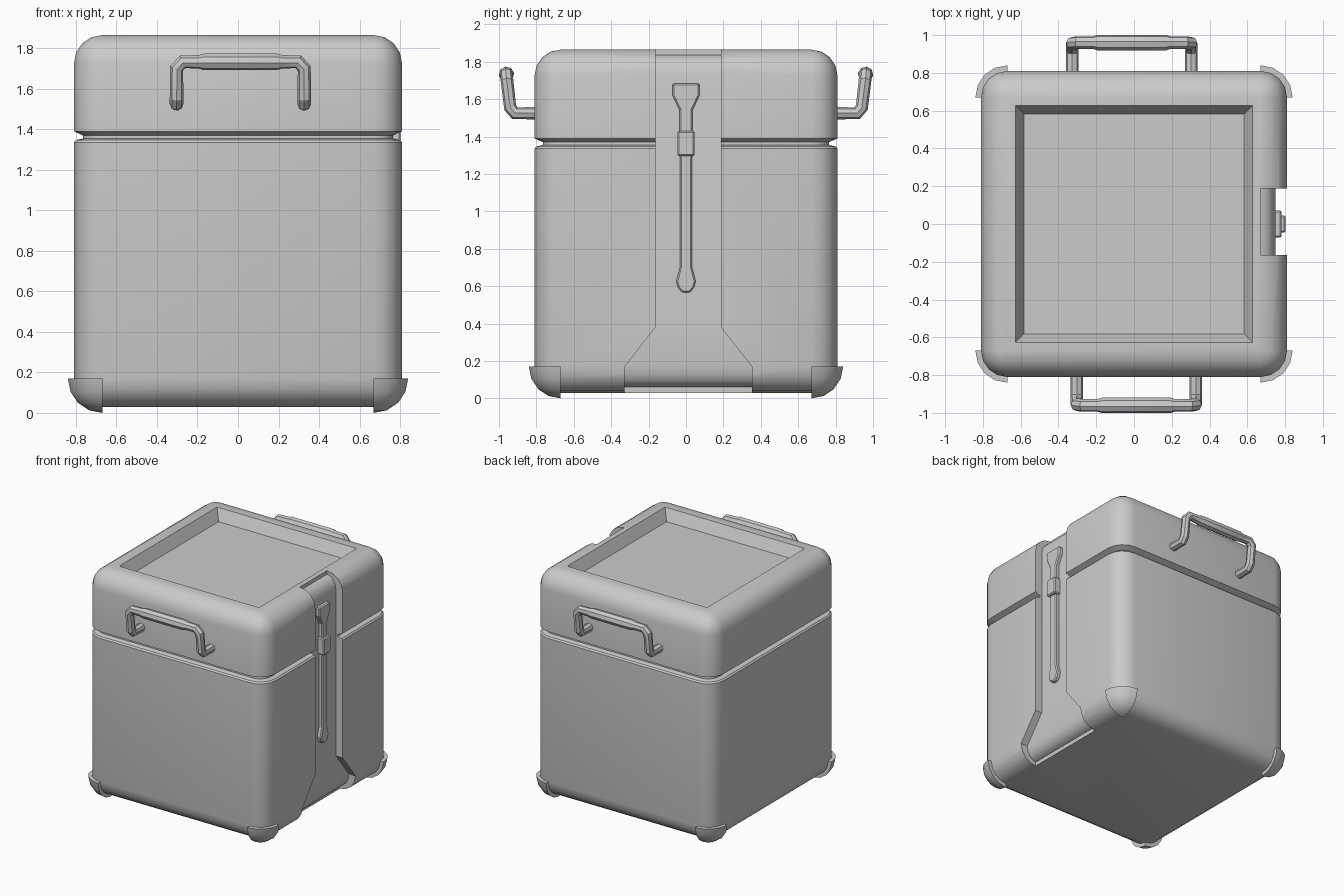
import bpy, bmesh, math
from math import sin, cos, pi
from mathutils import Vector, Matrix

if "Cube" in bpy.data.objects:
    bpy.data.objects.remove(bpy.data.objects["Cube"])

CORE, R, SEG = 0.67, 0.14, 4          # corner centre, corner radius, corner segments
Z_LOW, Z_TOP = 0.17, 1.725            # arc centres of bottom and top edges


def finish(name, bm, smooth=35):
    bmesh.ops.remove_doubles(bm, verts=bm.verts, dist=1e-5)
    bmesh.ops.recalc_face_normals(bm, faces=bm.faces)
    me = bpy.data.meshes.new(name)
    bm.to_mesh(me)
    bm.free()
    ob = bpy.data.objects.new(name, me)
    bpy.context.collection.objects.link(ob)
    return ob


def shade(ob, angle=35):
    bpy.ops.object.select_all(action='DESELECT')
    ob.select_set(True)
    bpy.context.view_layer.objects.active = ob
    bpy.ops.object.shade_smooth_by_angle(angle=math.radians(angle))


def loft(name, rings):
    bm = bmesh.new()
    rows = [[bm.verts.new(p) for p in ring] for ring in rings]
    n = len(rows[0])
    for a, b in zip(rows, rows[1:]):
        for i in range(n):
            bm.faces.new((a[i], a[(i + 1) % n], b[(i + 1) % n], b[i]))
    # caps are built after merging so collapsed corners stay clean
    bmesh.ops.remove_doubles(bm, verts=bm.verts, dist=1e-5)
    bmesh.ops.holes_fill(bm, edges=[e for e in bm.edges if e.is_boundary], sides=0)
    return finish(name, bm)


def rounded_square(core, r, z):
    pts = []
    for k in range(4):
        c = Vector((core, core, z))
        for i in range(SEG + 1):
            a = i / SEG * pi / 2
            pts.append(Matrix.Rotation(k * pi / 2, 3, 'Z') @ (c + Vector((r * cos(a), r * sin(a), 0))))
    return pts


# case: body, seam groove, lid and sunken top in one loft
angles = [i / SEG * pi / 2 for i in range(SEG + 1)]
rings = [rounded_square(CORE, R * sin(a), Z_LOW - R * cos(a)) for a in angles]
rings += [rounded_square(CORE, r, z) for r, z in
          ((R, 1.335), (R - 0.01, 1.347), (0.095, 1.355), (0.095, 1.37), (R, 1.39))]
rings += [rounded_square(CORE, R * cos(a), Z_TOP + R * sin(a)) for a in angles]
rings += [rounded_square(0.628, 0, Z_TOP + R), rounded_square(0.583, 0, Z_TOP + R - 0.09)]
case = loft("case", rings)

# channel down the right side, flaring at the bottom
W, FLARE = 0.175, 0.34
prof = [(CORE, -0.05, FLARE)]
prof += [(CORE + 0.08 * sin(a), Z_LOW - 0.108 * cos(a), FLARE) for a in angles]
prof += [(0.75, 0.38, W)]
prof += [(CORE + 0.08 * cos(a), Z_TOP + 0.11 * sin(a), W) for a in angles]
prof += [(CORE, 1.95, W)]
Y0 = 0.012
cutter = loft("channel_cutter", [[(x, Y0 - w, z), (1, Y0 - w, z), (1, Y0 + w, z), (x, Y0 + w, z)]
                                 for x, z, w in prof])
cutter.hide_render = True
cutter.hide_set(True)
mod = case.modifiers.new("channel", 'BOOLEAN')
mod.operation, mod.solver, mod.object = 'DIFFERENCE', 'EXACT', cutter
dg = bpy.context.evaluated_depsgraph_get()
cut_mesh = bpy.data.meshes.new_from_object(case.evaluated_get(dg))
case.modifiers.clear()
case.data = cut_mesh
bpy.data.objects.remove(cutter)
shade(case)

# corner feet: sphere octants
for sx, sy, label in ((1, 1, "back_right"), (-1, 1, "back_left"), (1, -1, "front_right"), (-1, -1, "front_left")):
    bm = bmesh.new()
    bm.verts.new((sx * CORE, sy * CORE, 0.17))
    for i in range(5):
        for j in range(5 if i < 4 else 1):
            t, a = i * pi / 8, j * pi / 8
            bm.verts.new((sx * (CORE + 0.17 * cos(t) * cos(a)), sy * (CORE + 0.17 * cos(t) * sin(a)),
                          0.17 - 0.17 * sin(t)))
    bmesh.ops.convex_hull(bm, input=bm.verts)
    shade(finish("foot_" + label, bm))

# handles: octagonal tube with a thicker grip
half = [(-0.315, -0.78, 1.525, 1), (-0.315, -0.915, 1.525, 1), (-0.315, -0.94, 1.555, 1),
        (-0.315, -0.957, 1.70, 1), (-0.285, -0.96, 1.733, 1), (-0.205, -0.96, 1.733, 1),
        (-0.18, -0.96, 1.733, 1.22)]
path = half + [(-x, y, z, r) for x, y, z, r in reversed(half)]
for name, turn in (("front_handle", 0), ("back_handle", pi)):
    cu = bpy.data.curves.new(name, 'CURVE')
    cu.dimensions = '3D'
    cu.bevel_depth, cu.bevel_resolution, cu.use_fill_caps = 0.034, 2, True
    sp = cu.splines.new('POLY')
    sp.points.add(len(path) - 1)
    for p, (x, y, z, r) in zip(sp.points, path):
        p.co, p.radius = (x + 0.012, y, z, 1), r
    tmp = bpy.data.objects.new(name + "_path", cu)
    bpy.context.collection.objects.link(tmp)
    me = bpy.data.meshes.new_from_object(tmp.evaluated_get(bpy.context.evaluated_depsgraph_get()))
    bpy.data.objects.remove(tmp)
    me.transform(Matrix.Rotation(turn, 4, 'Z'))
    ob = bpy.data.objects.new(name, me)
    bpy.context.collection.objects.link(ob)
    shade(ob, 30)


# strap and buckle: mirrored outlines extruded out of the channel
def plate(name, outline, x0, x1):
    pts = outline + [(-y, z) for y, z in reversed(outline)]
    bm = bmesh.new()
    f = bm.faces.new([bm.verts.new((x0, y, z)) for y, z in pts])
    ext = bmesh.ops.extrude_face_region(bm, geom=[f])
    bmesh.ops.translate(bm, vec=(x1 - x0, 0, 0),
                        verts=[v for v in ext["geom"] if isinstance(v, bmesh.types.BMVert)])
    ob = finish(name, bm)
    bev = ob.modifiers.new("edge", 'BEVEL')
    bev.width, bev.segments, bev.limit_method = 0.008, 1, 'ANGLE'
    return ob


plate("strap", [(0.018, 0.565), (0.042, 0.59), (0.052, 0.625), (0.038, 0.68), (0.032, 0.70),
                (0.034, 1.54), (0.072, 1.62), (0.072, 1.685)], 0.74, 0.782)
plate("buckle", [(0.046, 1.295), (0.046, 1.43)], 0.74, 0.803)
